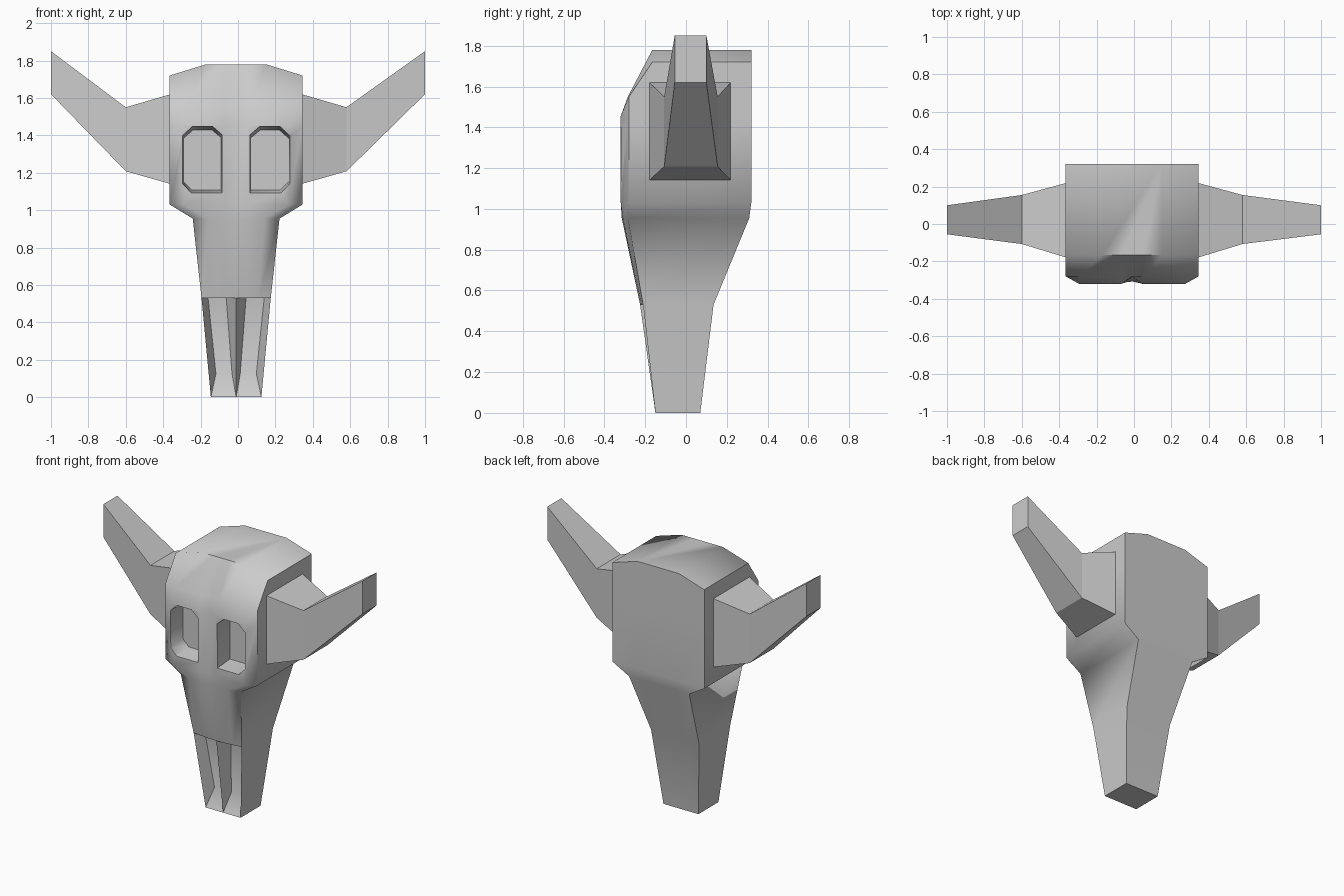
import bpy, bmesh
from math import radians

if "Cube" in bpy.data.objects:
    bpy.data.objects.remove(bpy.data.objects["Cube"])

CX = -0.01  # the skull sits slightly left of the horn tips' centre


def finish(name, bm):
    bmesh.ops.recalc_face_normals(bm, faces=bm.faces[:])
    me = bpy.data.meshes.new(name)
    bm.to_mesh(me)
    bm.free()
    ob = bpy.data.objects.new(name, me)
    bpy.context.collection.objects.link(ob)
    return ob


def loft(bm, rings, skip=lambda r, i: False):
    vs = [[bm.verts.new(p) for p in ring] for ring in rings]
    n = len(vs[0])
    for r in range(len(vs) - 1):
        for i in range(n):
            if not skip(r, i):
                j = (i + 1) % n
                bm.faces.new((vs[r][i], vs[r][j], vs[r + 1][j], vs[r + 1][i]))
    return vs


def ring(z, z_side, front, back):
    """Mirrored cross-section: front (x, y) points from centre to side, then the back y."""
    w = front[-1][0]
    pts = [(x, y, z) for x, y in front[:-1]] + [(w, front[-1][1], z_side)]
    pts += [(w, back, z_side), (w * 0.45, back, z)]
    left = [(-x, y, zz) for x, y, zz in reversed(pts[1:])]
    return [(x + CX, y, zz) for x, y, zz in pts + left]


# Skull: cross-sections from the snout tip to the crown
sections = [
    ring(0.0, 0.0, [(0, -.15), (.04, -.15), (.09, -.15), (.135, -.15)], .07),
    ring(.53, .53, [(0, -.225), (.06, -.225), (.12, -.218), (.185, -.21)], .135),
    ring(.955, .955, [(0, -.308), (.06, -.315), (.15, -.31), (.232, -.285)], .31),
    ring(1.03, 1.03, [(0, -.303), (.06, -.32), (.28, -.32), (.355, -.28)], .32),
    ring(1.45, 1.45, [(0, -.285), (.06, -.322), (.28, -.322), (.355, -.28)], .32),
    ring(1.55, 1.55, [(0, -.28), (.06, -.285), (.28, -.285), (.355, -.28)], .32),
    ring(1.78, 1.72, [(0, -.165), (.06, -.165), (.16, -.165), (.355, -.165)], .32),
]
bm = bmesh.new()
v = loft(bm, sections, lambda r, i: r == 0 and (i < 3 or i > 7))
bm.faces.new(v[0])
t = v[-1]
bm.faces.new((t[2], t[3], t[4], t[5]))
bm.faces.new((t[9], t[8], t[7], t[6]))
bm.faces.new((t[0], t[1], t[2], t[5], t[6], t[9], t[10]))

# Two tapered hollows in the snout, separated by a sharp ridge
for s, idx in ((1, (0, 1, 2, 3)), (-1, (0, 10, 9, 8))):
    a = [v[0][i] for i in idx]
    b = [v[1][i] for i in idx]
    f = [bm.verts.new((s * x + CX, y, z)) for x, y, z in
         ((.053, -.14, .53), (.15, -.14, .53), (.108, -.09, .125), (.022, -.09, .125))]
    bm.faces.new(f)
    bm.faces.new(b + [f[1], f[0]])
    bm.faces.new((b[3], a[3], f[2], f[1]))
    bm.faces.new(a + [f[2], f[3]])
    bm.faces.new((b[0], f[0], f[3], a[0]))
skull = finish("skull", bm)

# Eye sockets: tapered cutters with three clipped corners
outline = [(.074, 1.09), (.24, 1.09), (.288, 1.14), (.288, 1.40),
           (.235, 1.45), (.125, 1.45), (.074, 1.405)]
for s in (1, -1):
    bm = bmesh.new()
    outer = [(s * x + CX, -.34, z) for x, z in outline]
    inner = [(s * (.181 + (x - .181) * .94) + CX, -.19, 1.25 + (z - 1.25) * .89)
             for x, z in outline]
    c = loft(bm, [outer, inner])
    bm.faces.new(c[0])
    bm.faces.new(c[1])
    cutter = finish("eye_cutter", bm)
    cutter.hide_render = True
    mod = skull.modifiers.new("eye_socket", 'BOOLEAN')
    mod.operation = 'DIFFERENCE'
    mod.solver = 'EXACT'
    mod.object = cutter
    bpy.context.view_layer.objects.active = skull
    bpy.ops.object.modifier_apply(modifier=mod.name)
    bpy.data.objects.remove(cutter)

bpy.ops.object.select_all(action='DESELECT')
skull.select_set(True)
bpy.ops.object.shade_smooth_by_angle(angle=radians(60))

# Horns: three rectangular sections as (x, y0, y1, z0, z1)
for s, name in ((1, "right_horn"), (-1, "left_horn")):
    bm = bmesh.new()
    horn = [(s * .35 + CX, -.18, .22, 1.14, 1.62),
            (s * .59 + CX, -.107, .155, 1.208, 1.55),
            (s * 1.0, -.055, .10, 1.62, 1.85)]
    h = loft(bm, [[(x, y0, z0), (x, y1, z0), (x, y1, z1), (x, y0, z1)]
                  for x, y0, y1, z0, z1 in horn])
    bm.faces.new(h[0])
    bm.faces.new(h[-1])
    finish(name, bm)
